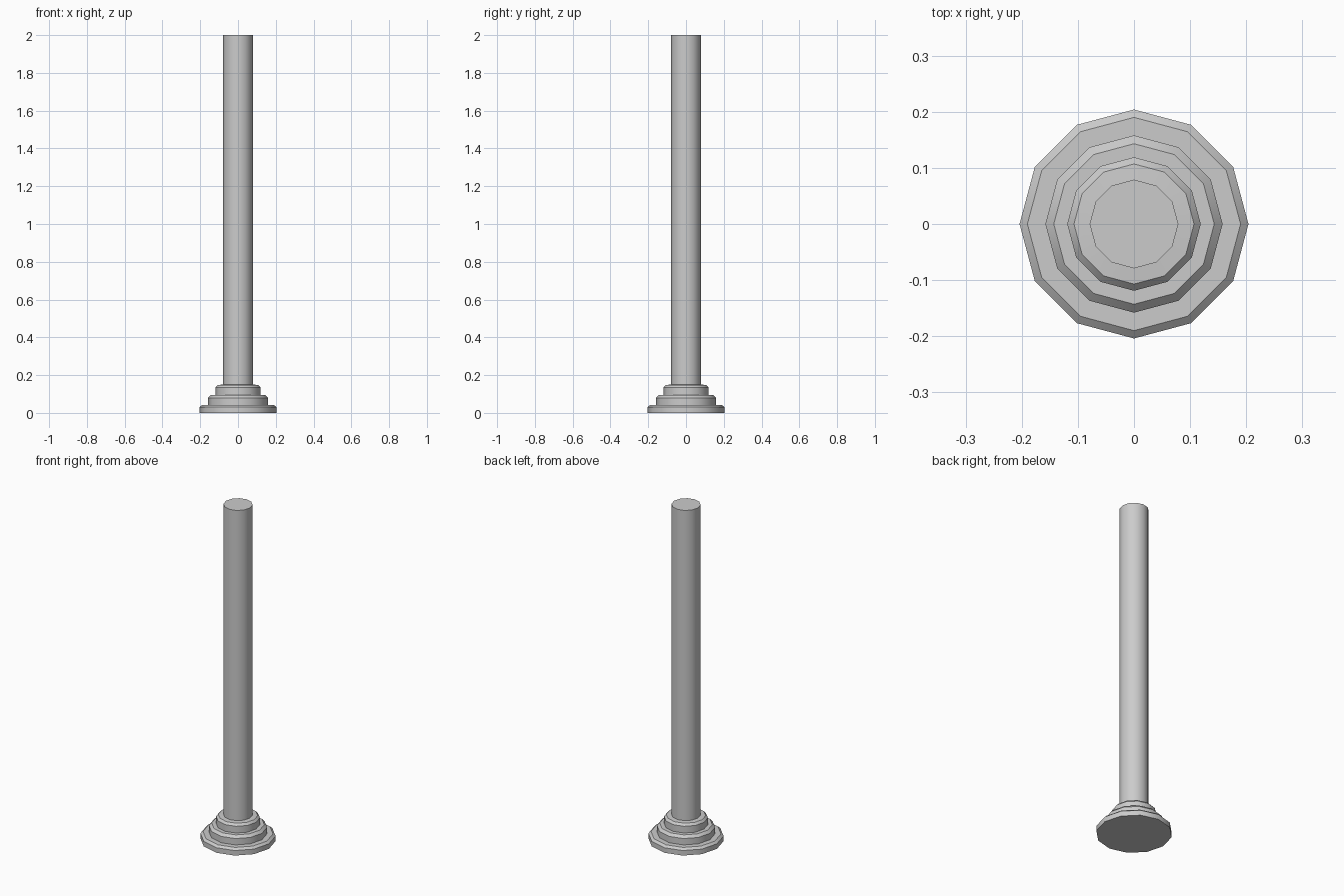
import bpy, bmesh, math

if "Cube" in bpy.data.objects:
    bpy.data.objects.remove(bpy.data.objects["Cube"])

SIDES = 12


def lathe(name, profile):
    """Spin an (r, z) profile around z and cap both ends."""
    bm = bmesh.new()
    rings = []
    for r, z in profile:
        rings.append([bm.verts.new((r * math.cos(2 * math.pi * i / SIDES),
                                    r * math.sin(2 * math.pi * i / SIDES), z))
                      for i in range(SIDES)])
    for low, high in zip(rings, rings[1:]):
        for i in range(SIDES):
            j = (i + 1) % SIDES
            bm.faces.new((low[i], low[j], high[j], high[i]))
    bm.faces.new(list(reversed(rings[0])))
    bm.faces.new(rings[-1])
    mesh = bpy.data.meshes.new(name)
    bm.to_mesh(mesh)
    bm.free()
    obj = bpy.data.objects.new(name, mesh)
    bpy.context.collection.objects.link(obj)
    bpy.ops.object.select_all(action='DESELECT')
    obj.select_set(True)
    bpy.context.view_layer.objects.active = obj
    bpy.ops.object.shade_smooth_by_angle(angle=math.radians(35))
    return obj


# Stepped foot, chamfered tiers and collar, running into the shaft
lathe("column", [
    (0.204, 0.0), (0.204, 0.03), (0.19, 0.042),      # bottom tier
    (0.158, 0.042), (0.158, 0.08), (0.143, 0.095),   # middle tier
    (0.119, 0.095), (0.119, 0.135), (0.107, 0.148),  # collar
    (0.079, 0.15), (0.079, 2.0),                     # shaft
])
